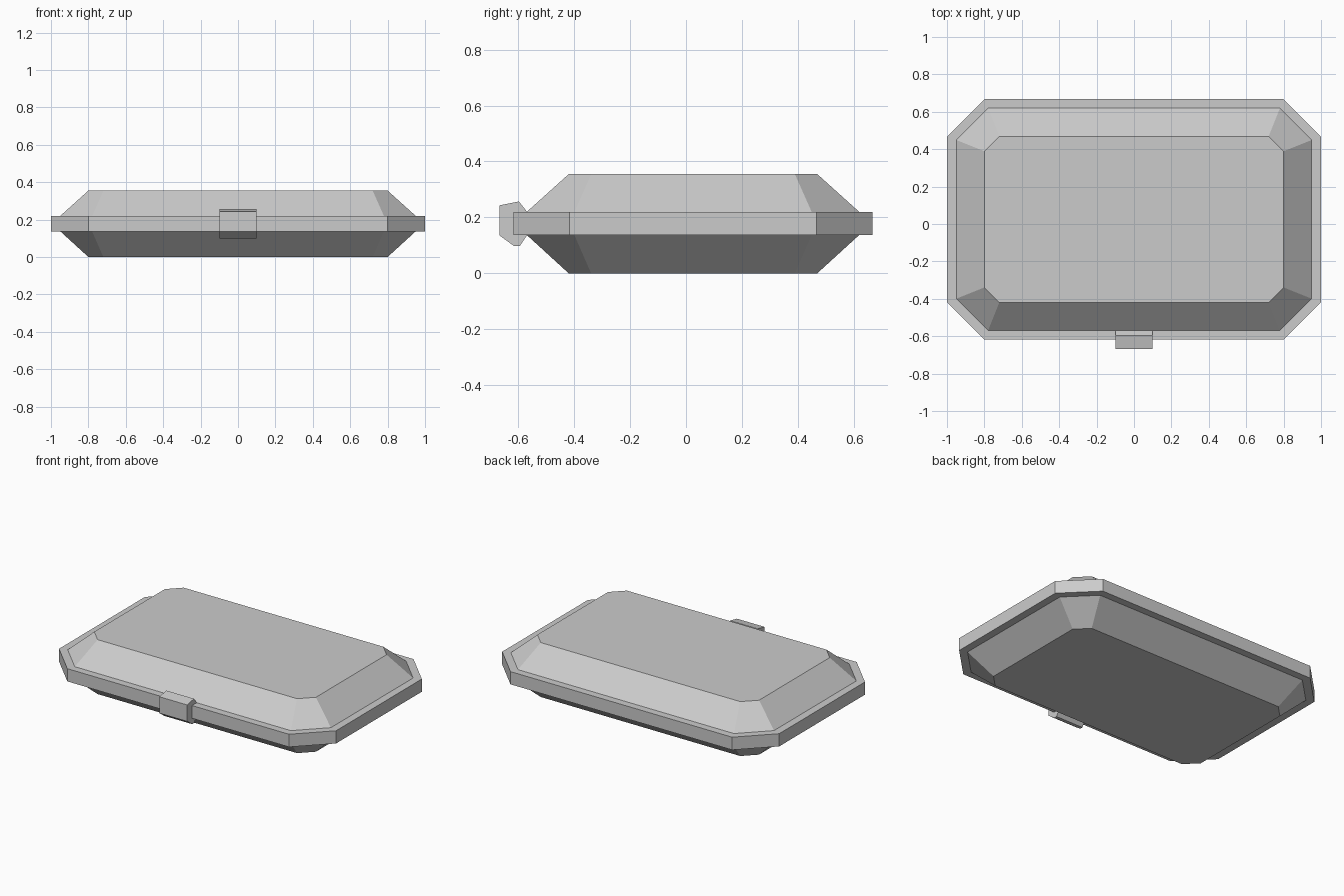
import bpy, bmesh

if "Cube" in bpy.data.objects:
    bpy.data.objects.remove(bpy.data.objects["Cube"])

CY = 0.025  # body sits slightly back because the clasp sticks out in front


def octagon(hx, hy, cut, z):
    """Rectangle with clipped corners, counter-clockwise from above."""
    pts = []
    for sx, sy in ((1, -1), (1, 1), (-1, 1), (-1, -1)):
        a = (sx * (hx - cut), CY + sy * hy, z)
        b = (sx * hx, CY + sy * (hy - cut), z)
        pts += [a, b] if sx * sy < 0 else [b, a]
    return pts


def loft(name, rings):
    """Skin a stack of equal rings and cap both ends."""
    bm = bmesh.new()
    loops = [[bm.verts.new(p) for p in ring] for ring in rings]
    n = len(loops[0])
    for lo, hi in zip(loops, loops[1:]):
        for i in range(n):
            j = (i + 1) % n
            bm.faces.new((lo[i], lo[j], hi[j], hi[i]))
    bm.faces.new(loops[0][::-1])
    bm.faces.new(loops[-1])
    bmesh.ops.recalc_face_normals(bm, faces=bm.faces)
    mesh = bpy.data.meshes.new(name)
    bm.to_mesh(mesh)
    bm.free()
    obj = bpy.data.objects.new(name, mesh)
    bpy.context.collection.objects.link(obj)
    return obj


# Case body: sloped bottom, projecting rim, sloped lid
FLAT = (0.80, 0.444, 0.08)
SHOULDER = (0.95, 0.594, 0.17)
RIM = (1.0, 0.642, 0.20)
loft("case_body", [octagon(*size, z) for size, z in (
    (FLAT, 0.0), (SHOULDER, 0.137), (RIM, 0.137),
    (RIM, 0.22), (SHOULDER, 0.22), (FLAT, 0.355))])

# Clasp: side profile (y, z) wrapped over the front rim
clasp = [(-0.667, 0.243), (-0.597, 0.257), (-0.568, 0.22), (-0.568, 0.137),
         (-0.594, 0.098), (-0.615, 0.098), (-0.667, 0.136)]
loft("clasp", [[(x, y, z) for y, z in clasp] for x in (-0.1, 0.1)])
